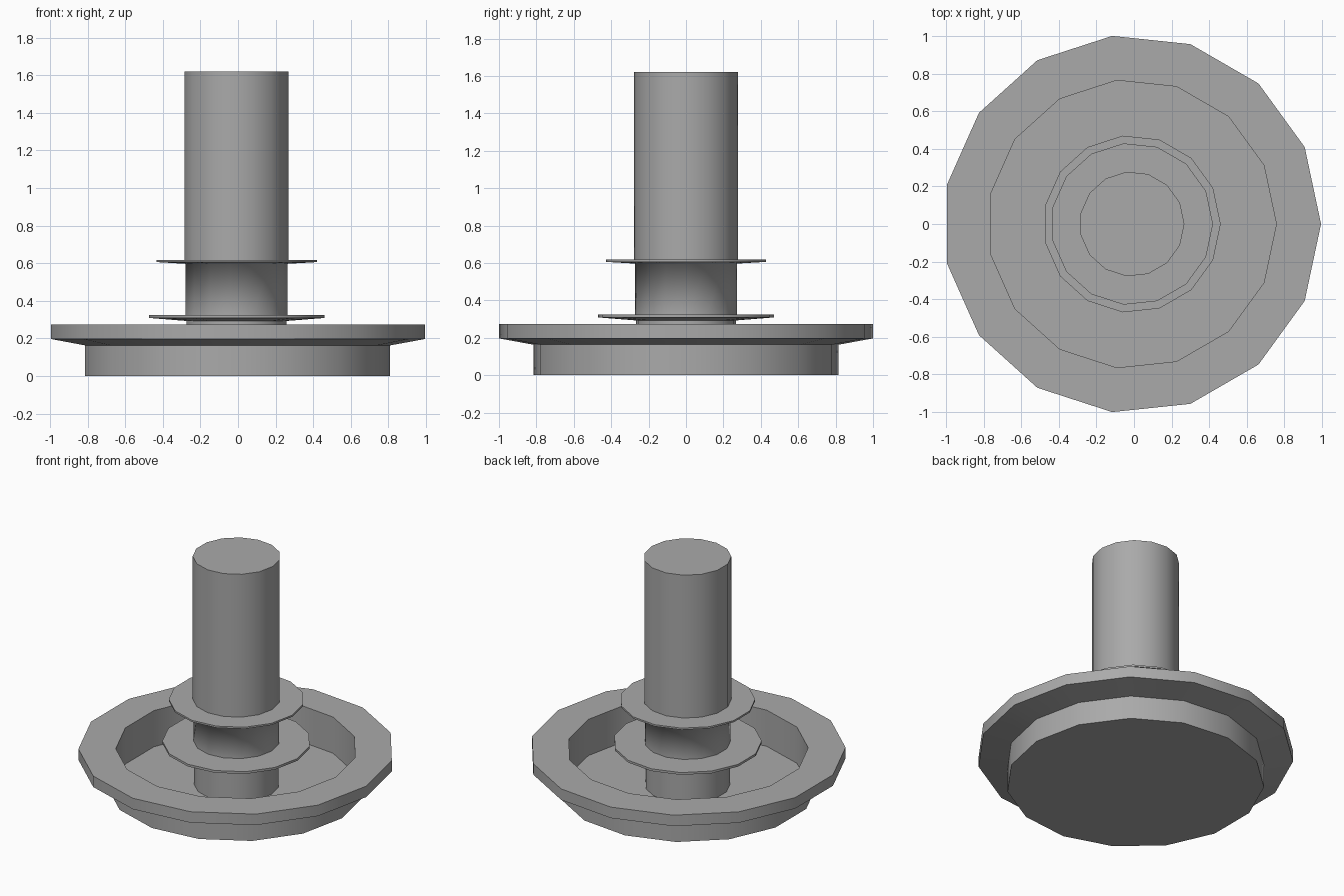
import bpy, bmesh, math

SIDES = 15
CENTRE_X = -0.011

cube = bpy.data.objects.get("Cube")
if cube:
    bpy.data.objects.remove(cube, do_unlink=True)

grey = bpy.data.materials.new("plain grey")
grey.use_nodes = True
colour = (0.4, 0.4, 0.4, 1)
grey.diffuse_color = colour
grey.node_tree.nodes["Principled BSDF"].inputs["Base Color"].default_value = colour


def lathe(name, profile, soft_ring=None):
    """Turn a (radius, z) profile, listed bottom to top, into a capped solid.
    Edges on soft_ring stay smooth however steep the corner."""
    bm = bmesh.new()
    rings = []
    for r, z in profile:
        rings.append([bm.verts.new((r * math.cos(a), r * math.sin(a), z))
                      for a in (math.tau * i / SIDES for i in range(SIDES))])
    for low, high in zip(rings, rings[1:]):
        for i in range(SIDES):
            j = (i + 1) % SIDES
            bm.faces.new((low[i], low[j], high[j], high[i]))
    bm.faces.new(rings[0][::-1])
    bm.faces.new(rings[-1])
    bmesh.ops.recalc_face_normals(bm, faces=bm.faces)
    soft = set(rings[soft_ring]) if soft_ring is not None else set()
    for f in bm.faces:
        f.smooth = True
    for e in bm.edges:
        e.smooth = (e.calc_face_angle() < math.radians(30)
                    or all(v in soft for v in e.verts))
    mesh = bpy.data.meshes.new(name)
    bm.to_mesh(mesh)
    bm.free()
    mesh.materials.append(grey)
    obj = bpy.data.objects.new(name, mesh)
    obj.location.x = CENTRE_X
    bpy.context.collection.objects.link(obj)
    return obj


# Hollow dish with a wide overhanging rim
lathe("base_dish", [(0.82, 0), (0.82, 0.163), (1.0055, 0.197), (1.0055, 0.274),
                    (0.768, 0.274), (0.768, 0.02)])

# Short stem carrying the wide collar
lathe("lower_stem_and_collar", [(0.27, 0.02), (0.27, 0.293), (0.472, 0.309),
                                (0.472, 0.325)])

# Middle stem blending softly into the underside of the narrow collar
lathe("middle_stem_and_collar", [(0.274, 0.325), (0.274, 0.597), (0.431, 0.606),
                                 (0.431, 0.618)], soft_ring=1)

# Tall plain shaft
lathe("upper_shaft", [(0.279, 0.618), (0.279, 1.62)])
